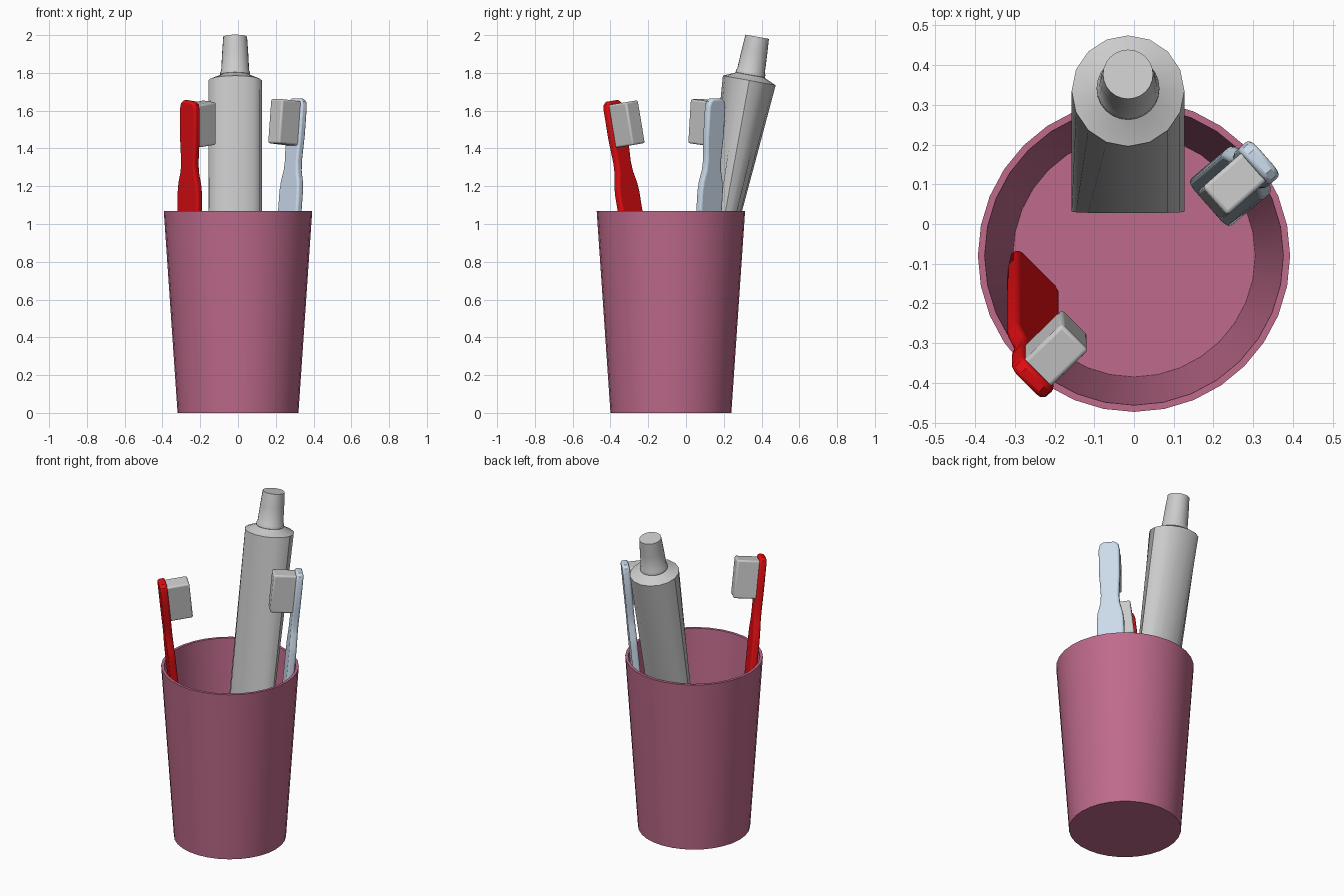
import bpy, bmesh
from math import sin, cos, pi, radians, copysign
from mathutils import Vector, Matrix

if "Cube" in bpy.data.objects:
    bpy.data.objects.remove(bpy.data.objects["Cube"])


def material(name, rgb):
    m = bpy.data.materials.new(name)
    m.diffuse_color = (*rgb, 1)
    m.use_nodes = True
    m.node_tree.nodes["Principled BSDF"].inputs["Base Color"].default_value = m.diffuse_color
    return m


def finish(bm, name, mat=None, matrix=None, bevel=0, angle=35):
    bmesh.ops.recalc_face_normals(bm, faces=bm.faces)
    me = bpy.data.meshes.new(name)
    bm.to_mesh(me)
    bm.free()
    ob = bpy.data.objects.new(name, me)
    bpy.context.collection.objects.link(ob)
    if matrix:
        ob.matrix_world = matrix
    if mat:
        me.materials.append(mat)
    if bevel:
        b = ob.modifiers.new("rounding", 'BEVEL')
        b.width, b.segments, b.limit_method = bevel, 3, 'ANGLE'
        b.angle_limit = radians(40)
    bpy.ops.object.select_all(action='DESELECT')
    bpy.context.view_layer.objects.active = ob
    ob.select_set(True)
    bpy.ops.object.shade_smooth_by_angle(angle=radians(angle))
    return ob


def loft(rings, sides):
    """Skin rings given as (x radius, y radius, z) and cap both ends."""
    bm = bmesh.new()
    loops = [[bm.verts.new((rx * cos(2 * pi * i / sides), ry * sin(2 * pi * i / sides), z))
              for i in range(sides)] for rx, ry, z in rings]
    for a, b in zip(loops, loops[1:]):
        for i in range(sides):
            j = (i + 1) % sides
            bm.faces.new((a[i], a[j], b[j], b[i]))
    bm.faces.new(loops[0])
    bm.faces.new(loops[-1])
    return bm


pink = material("pink_plastic", (0.52, 0.145, 0.26))
red = material("red_plastic", (0.75, 0.004, 0.006))
blue = material("pale_blue_plastic", (0.6, 0.71, 0.83))

# Hollow tapered cup: up the outside, over the rim, down to the floor
cup = [(0.32, 0), (0.393, 1.07), (0.376, 1.07), (0.305, 0.03)]
finish(loft([(r, r, z) for r, z in cup], 32), "cup", pink,
       Matrix.Translation((0, -0.08, 0)))

# Toothpaste tube leaning back, flat at the crimped bottom and round at the shoulder
tilt = Matrix.Translation((-0.015, 0.335, 1.76)) @ Matrix.Rotation(radians(-10.3), 4, 'X')
finish(loft([(0.142, 0.004, -1.7), (0.142, 0.142, 0), (0.082, 0.082, 0.026),
             (0.07, 0.07, 0.035)], 16), "tube_body", None, tilt)

# Screw cap with a small base flange
cap = [(0.072, 0.022), (0.079, 0.03), (0.079, 0.044), (0.074, 0.052),
       (0.069, 0.15), (0.063, 0.235)]
finish(loft([(r, r, z) for r, z in cap], 24), "tube_cap", None, tilt)


def brush(name, foot, head, facing, mat, bristle_z):
    foot, head = Vector(foot), Vector(head)
    along = (head - foot).normalized()
    n = Vector(facing)
    n = (n - along * n.dot(along)).normalized()
    w = n.cross(along)
    frame = Matrix((w, n, along)).transposed().to_4x4()
    frame.translation = foot
    length = (head - foot).length

    # Handle and head: mirrored outline, extruded to thickness
    half = [(0.052, 0), (0.07, 0.012), (0.078, 0.04), (0.078, 1.15), (0.072, 1.2),
            (0.056, 1.26), (0.052, 1.31), (0.056, 1.38), (0.06, 1.44),
            (0.06, length - 0.045), (0.053, length - 0.015), (0.033, length)]
    outline = half + [(-x, z) for x, z in reversed(half)]
    bm = bmesh.new()
    face = bm.faces.new([bm.verts.new((x, -0.021, z)) for x, z in outline])
    ext = bmesh.ops.extrude_face_region(bm, geom=[face])
    bmesh.ops.translate(bm, vec=(0, 0.042, 0),
                        verts=[v for v in ext['geom'] if isinstance(v, bmesh.types.BMVert)])
    finish(bm, name + "_toothbrush_handle", mat, frame, 0.012)

    # Bristle block
    lo, hi = bristle_z
    bm = bmesh.new()
    bmesh.ops.create_cube(bm, size=1)
    bmesh.ops.transform(bm, verts=bm.verts, matrix=Matrix.Translation((0, 0.08, (lo + hi) / 2))
                        @ Matrix.Diagonal((0.095, 0.14, hi - lo, 1)))
    finish(bm, name + "_toothbrush_bristles", None, frame, 0.01)


brush("red", (-0.255, -0.125, 0.03), (-0.255, -0.392, 1.652), (1, 1, 0), red, (1.395, 1.625))
brush("blue", (0.2, 0.06, 0.03), (0.317, 0.157, 1.664), (-0.75, -0.66, 0), blue, (1.39, 1.625))
